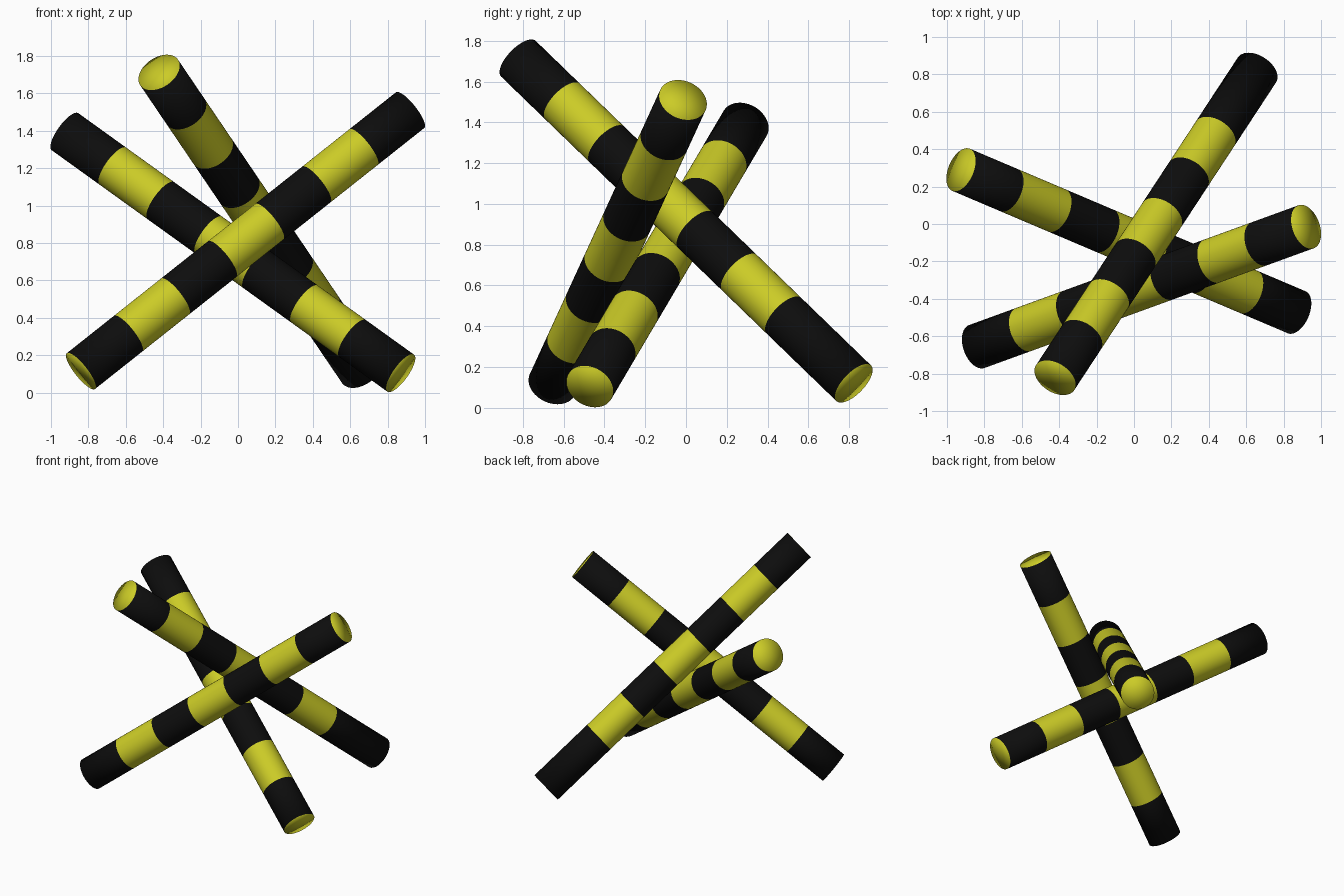
import bpy
import bmesh
from mathutils import Matrix, Vector

cube = bpy.data.objects.get("Cube")
if cube:
    bpy.data.objects.remove(cube, do_unlink=True)

RADIUS = 0.122
BAND = 0.334   # length of one painted band
BANDS = 7


def make_material(name, color):
    mat = bpy.data.materials.new(name)
    mat.use_nodes = True
    mat.diffuse_color = color
    bsdf = mat.node_tree.nodes["Principled BSDF"]
    bsdf.inputs["Base Color"].default_value = color
    bsdf.inputs["Roughness"].default_value = 0.6
    return mat


yellow = make_material("yellow paint", (0.6, 0.6, 0.02, 1))
black = make_material("black paint", (0.004, 0.004, 0.004, 1))


def striped_bar(name, start, end):
    """Round bar from start to end, black and yellow bands, yellow ends."""
    start, end = Vector(start), Vector(end)
    axis = end - start
    length = axis.length
    bm = bmesh.new()
    bmesh.ops.create_cone(bm, cap_ends=True, cap_tris=True, segments=48,
                          radius1=RADIUS, radius2=RADIUS, depth=length,
                          matrix=Matrix.Translation((0, 0, length / 2)))

    # Cut the band edges; the last band takes up any extra length
    for i in range(1, BANDS):
        bmesh.ops.bisect_plane(bm, geom=bm.verts[:] + bm.edges[:] + bm.faces[:],
                               plane_co=(0, 0, i * BAND), plane_no=(0, 0, 1))

    # Colour by position along the bar
    bm.normal_update()
    for face in bm.faces:
        face.smooth = True
        band = min(int(face.calc_center_median().z / BAND), BANDS - 1)
        is_cap = abs(face.normal.z) > 0.9
        face.material_index = 1 if band % 2 == 0 and not is_cap else 0

    mesh = bpy.data.meshes.new(name)
    bm.to_mesh(mesh)
    bm.free()
    mesh.materials.append(yellow)
    mesh.materials.append(black)
    bar = bpy.data.objects.new(name, mesh)
    bar.location = start
    bar.rotation_euler = axis.to_track_quat("Z", "Y").to_euler()
    bpy.context.collection.objects.link(bar)


# Three crossed bars
striped_bar("front_bar", (-0.84, -0.655, 0.115), (0.92, -0.015, 1.51))
striped_bar("middle_bar", (-0.925, 0.29, 1.395), (0.87, -0.472, 0.104))
striped_bar("long_bar", (-0.422, -0.822, 1.712), (0.657, 0.823, 0.12))
